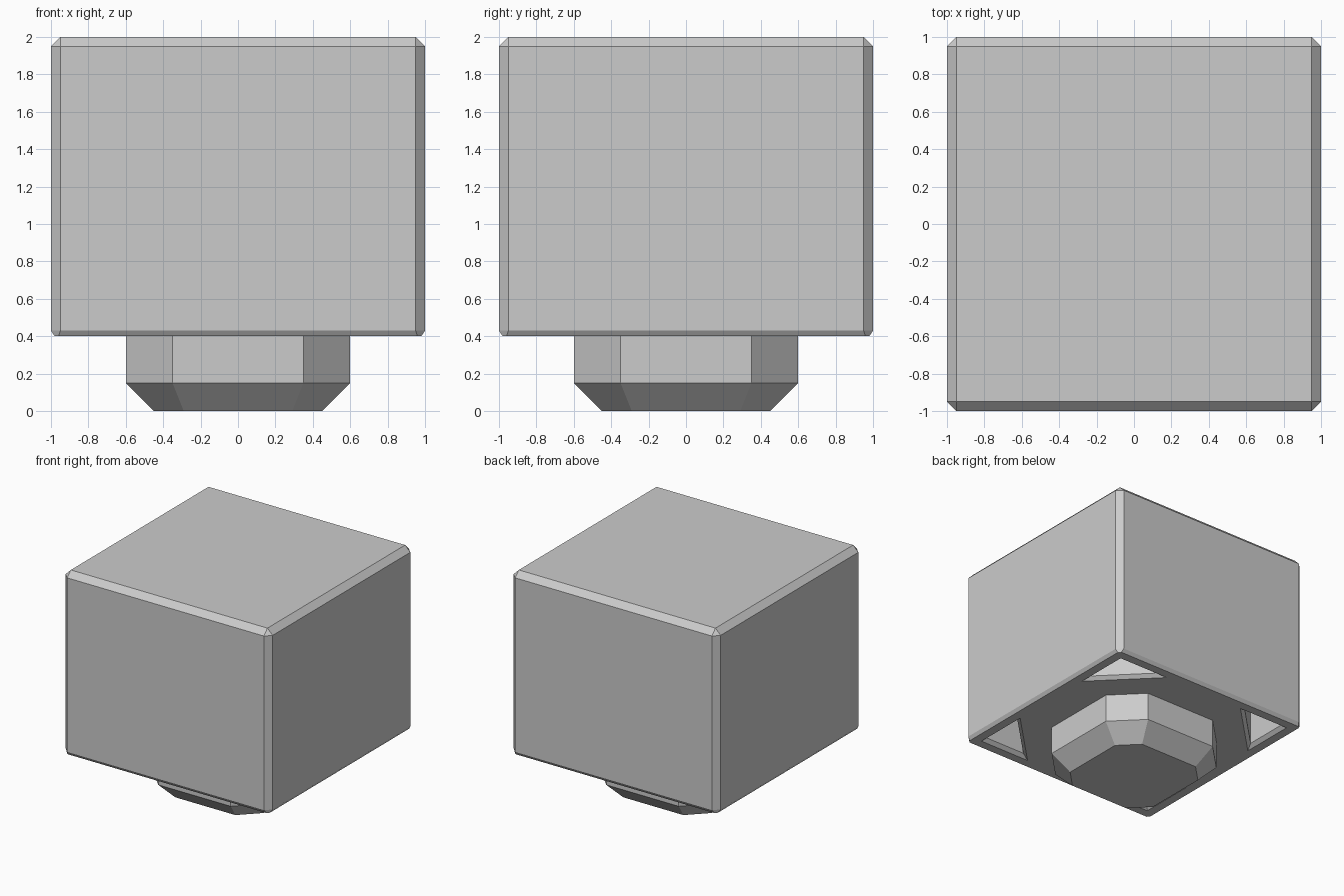
import bpy, bmesh

if "Cube" in bpy.data.objects:
    bpy.data.objects.remove(bpy.data.objects["Cube"])


def octagon(half, flat, z):
    """Square of half-width `half` with corners cut back to `flat`."""
    h, f = half, flat
    return [(x, y, z) for x, y in ((h, -f), (h, f), (f, h), (-f, h),
                                   (-h, f), (-h, -f), (-f, -h), (f, -h))]


def loft(bm, rings):
    """Closed solid through a stack of rings."""
    loops = [[bm.verts.new(p) for p in ring] for ring in rings]
    n = len(loops[0])
    for a, b in zip(loops, loops[1:]):
        for i in range(n):
            j = (i + 1) % n
            bm.faces.new((a[i], a[j], b[j], b[i]))
    bm.faces.new(loops[0][::-1])
    bm.faces.new(loops[-1])


def finish(name, bm):
    bmesh.ops.remove_doubles(bm, verts=bm.verts[:], dist=1e-4)
    bmesh.ops.recalc_face_normals(bm, faces=bm.faces[:])
    mesh = bpy.data.meshes.new(name)
    bm.to_mesh(mesh)
    bm.free()
    obj = bpy.data.objects.new(name, mesh)
    bpy.context.collection.objects.link(obj)
    return obj


# Chamfered cube body
bm = bmesh.new()
loft(bm, [octagon(0.98, 0.96, 0.4), octagon(1, 0.95, 0.43),
          octagon(1, 0.95, 1.95), octagon(0.95, 0.95, 2)])
body = finish("body", bm)

# Tapered octagonal foot
bm = bmesh.new()
loft(bm, [octagon(0.45, 0.29, 0), octagon(0.6, 0.35, 0.15),
          octagon(0.6, 0.35, 0.41)])
finish("foot", bm)

# Triangular corner pockets with chamfered mouths
bm = bmesh.new()
for sx in (-1, 1):
    for sy in (-1, 1):
        rings = []
        for outer, inner, z in ((0.93, 0.328, 0.37), (0.87, 0.472, 0.43),
                                (0.87, 0.472, 0.8)):
            rings.append([(sx * x, sy * y, z) for x, y in
                          ((outer, outer), (inner, outer), (outer, inner))])
        loft(bm, rings)
cutter = finish("pocket_cutter", bm)
cutter.hide_render = True
cutter.display_type = 'WIRE'

cut = body.modifiers.new("pockets", 'BOOLEAN')
cut.operation = 'DIFFERENCE'
cut.solver = 'EXACT'
cut.object = cutter
